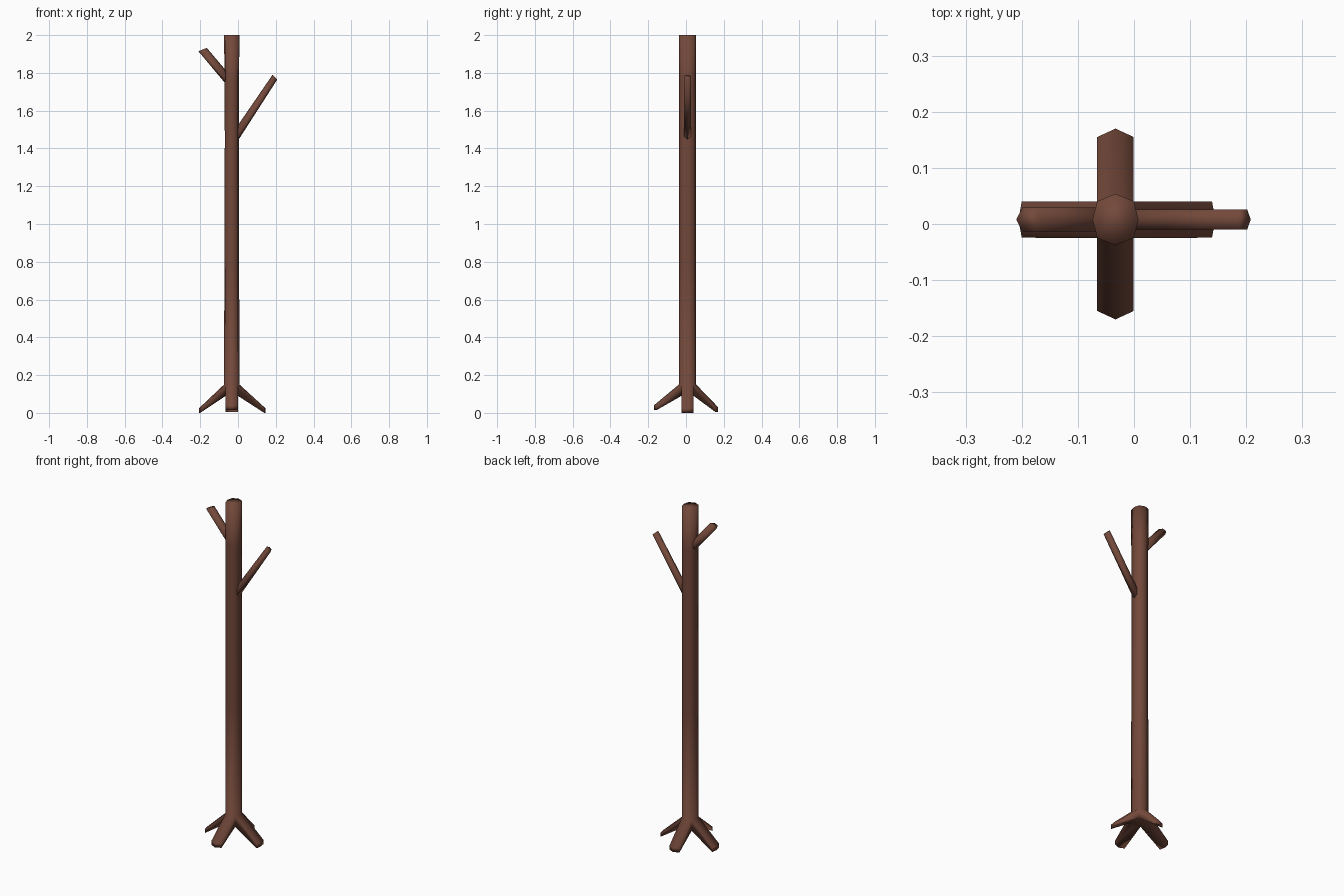
import bpy, bmesh, math
from mathutils import Vector

if "Cube" in bpy.data.objects:
    bpy.data.objects.remove(bpy.data.objects["Cube"])

CX, CY = -0.033, 0.008

bark = bpy.data.materials.new("bark")
bark.diffuse_color = (0.17, 0.065, 0.042, 1)
bark.use_nodes = True
bark.node_tree.nodes["Principled BSDF"].inputs["Base Color"].default_value = bark.diffuse_color


def finish(bm, name):
    bmesh.ops.recalc_face_normals(bm, faces=bm.faces)
    mesh = bpy.data.meshes.new(name)
    bm.to_mesh(mesh)
    bm.free()
    for p in mesh.polygons:
        p.use_smooth = True
    mesh.materials.append(bark)
    obj = bpy.data.objects.new(name, mesh)
    bpy.context.collection.objects.link(obj)
    return obj


def bridge(bm, a, b, skip=()):
    n = len(a)
    for i in range(n):
        if i not in skip:
            bm.faces.new((a[i], a[(i + 1) % n], b[(i + 1) % n], b[i]))


# Trunk: eight-sided rings, slightly waisted, with a root grown from each side
bm = bmesh.new()
profile = [(0.09, 0.041, 0.046), (0.15, 0.041, 0.046), (0.8, 0.039, 0.045),
           (1.45, 0.037, 0.045), (1.75, 0.038, 0.045), (2.0, 0.041, 0.046)]
rings = []
for z, rx, ry in profile:
    ring = []
    for i in range(8):
        a = i * math.pi / 4
        # diagonal corners keep the full radius
        r = ry if i % 2 else 0
        ring.append(bm.verts.new((CX + math.cos(a) * (r or rx),
                                  CY + math.sin(a) * (r or ry), z)))
    rings.append(ring)
for lo, hi in zip(rings[1:], rings[2:]):
    bridge(bm, lo, hi)
bm.faces.new(rings[0])
bm.faces.new(rings[-1])

# Roots: side reach, tip reach, top z, bottom z for +x, +y, -x, -y
roots = [(0.172, 0.178, 0.025, 0.0), (0.147, 0.162, 0.03, 0.005),
         (0.167, 0.173, 0.025, 0.0), (0.163, 0.178, 0.04, 0.015)]
for k, (side, tip, zt, zb) in enumerate(roots):
    a = k * math.pi / 2
    out = Vector((round(math.cos(a)), round(math.sin(a)), 0))
    across = Vector((-out.y, out.x, 0))
    idx = [(2 * k + d) % 8 for d in (-1, 0, 1)]
    inner = [rings[0][i] for i in idx] + [rings[1][i] for i in reversed(idx)]
    outer = []
    for z, order in ((zb, (-1, 0, 1)), (zt, (1, 0, -1))):
        for s in order:
            reach = tip if s == 0 else side
            p = Vector((CX, CY, z)) + out * reach + across * (0.0325 * s)
            outer.append(bm.verts.new(p))
    bridge(bm, inner, outer)
    bm.faces.new((outer[0], outer[1], outer[4], outer[5]))
    bm.faces.new((outer[1], outer[2], outer[3], outer[4]))
finish(bm, "trunk")


# Branches: six-sided stubs given by top and bottom ridge points (x, z)
def branch(name, base, tip, w):
    bm = bmesh.new()
    ends = []
    for top, bot in (base, tip):
        c = [(top[j] + bot[j]) / 2 for j in (0, 1)]
        h = [(top[j] - bot[j]) / 2 for j in (0, 1)]
        ring = []
        for f, s in ((1, 0), (.5, 1), (-.5, 1), (-1, 0), (-.5, -1), (.5, -1)):
            ring.append(bm.verts.new((c[0] + f * h[0], CY + s * w, c[1] + f * h[1])))
        bm.faces.new(ring)
        ends.append(ring)
    bridge(bm, *ends)
    finish(bm, name)


branch("right_branch", ((-0.03, 1.48), (-0.03, 1.395)),
       ((0.183, 1.79), (0.208, 1.765)), 0.018)
branch("left_branch", ((-0.03, 1.773), (-0.03, 1.70)),
       ((-0.165, 1.932), (-0.21, 1.915)), 0.021)
